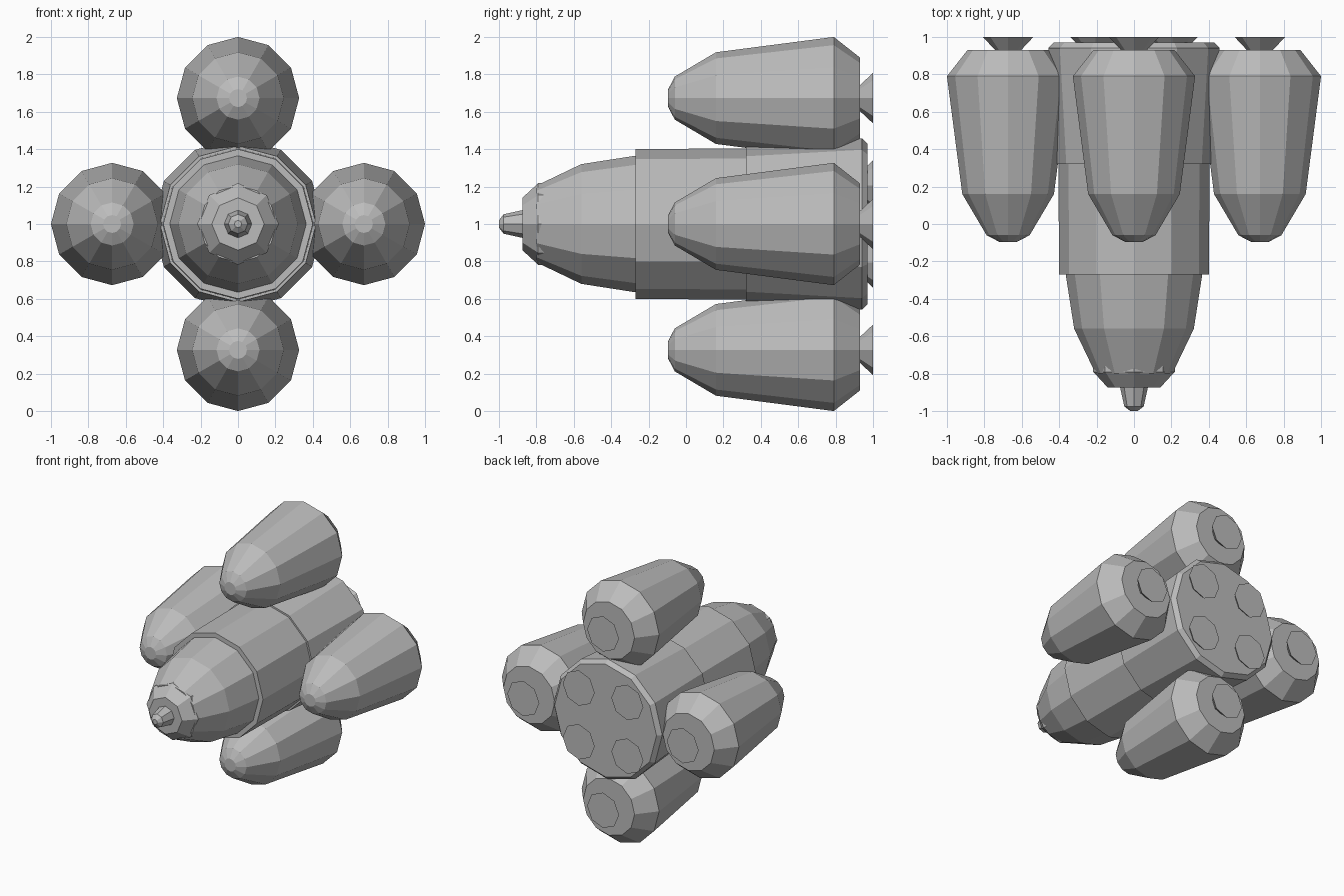
import bpy
import bmesh
from math import sin, cos, tau

cube = bpy.data.objects.get("Cube")
if cube:
    bpy.data.objects.remove(cube)

grey = bpy.data.materials.new("hull_grey")
GREY = (0.5, 0.5, 0.5, 1)
grey.use_nodes = True
grey.diffuse_color = GREY
for node in grey.node_tree.nodes:
    if node.type == 'BSDF_PRINCIPLED':
        node.inputs["Base Color"].default_value = GREY


def lathe(name, profile, sides, x=0, z=1):
    """Closed faceted solid turned around the y direction from (y, radius) pairs."""
    bm = bmesh.new()
    rings = []
    for y, r in profile:
        angles = [tau * i / sides for i in range(sides)]
        rings.append([bm.verts.new((x + r * cos(a), y, z + r * sin(a))) for a in angles])
    for a, b in zip(rings, rings[1:]):
        for i in range(sides):
            j = (i + 1) % sides
            bm.faces.new((a[i], a[j], b[j], b[i]))
    bm.faces.new(rings[0])
    bm.faces.new(rings[-1])
    bmesh.ops.recalc_face_normals(bm, faces=bm.faces)
    mesh = bpy.data.meshes.new(name)
    bm.to_mesh(mesh)
    bm.free()
    mesh.materials.append(grey)
    obj = bpy.data.objects.new(name, mesh)
    bpy.context.collection.objects.link(obj)
    return obj


# Central rocket: nose, middle stage, flared rear stage
lathe("nose_section", [(-0.80, 0.205), (-0.56, 0.32), (-0.27, 0.365), (-0.2, 0.365)], 12)
lathe("middle_stage", [(-0.27, 0.40), (0.34, 0.405)], 12)
lathe("rear_stage", [(0.32, 0.418), (0.94, 0.458), (0.97, 0.43)], 12)

# Octagonal capsule and tip
lathe("capsule", [(-0.875, 0.14), (-0.79, 0.218), (-0.76, 0.218)], 8)
lathe("tip", [(-1.0, 0.02), (-0.975, 0.052), (-0.87, 0.075)], 8)

# Engine nozzles of the central rocket
NOZZLE = [(0.92, 0.06), (1.0, 0.135)]
for side, sx in (("left", 1), ("right", -1)):
    for level, sz in (("upper", 1), ("lower", -1)):
        lathe(f"{level}_{side}_nozzle", NOZZLE, 8, 0.205 * sx, 1 + 0.205 * sz)

# Four boosters, each with its own nozzle
BOOSTER = [(-0.095, 0.048), (-0.06, 0.115), (0.16, 0.245), (0.79, 0.327), (0.93, 0.217)]
OFFSET = 0.673
for place, dx, dz in (("left", 1, 0), ("right", -1, 0), ("top", 0, 1), ("bottom", 0, -1)):
    x, z = OFFSET * dx, 1 + OFFSET * dz
    lathe(f"{place}_booster", BOOSTER, 12, x, z)
    lathe(f"{place}_booster_nozzle", NOZZLE, 8, x, z)
